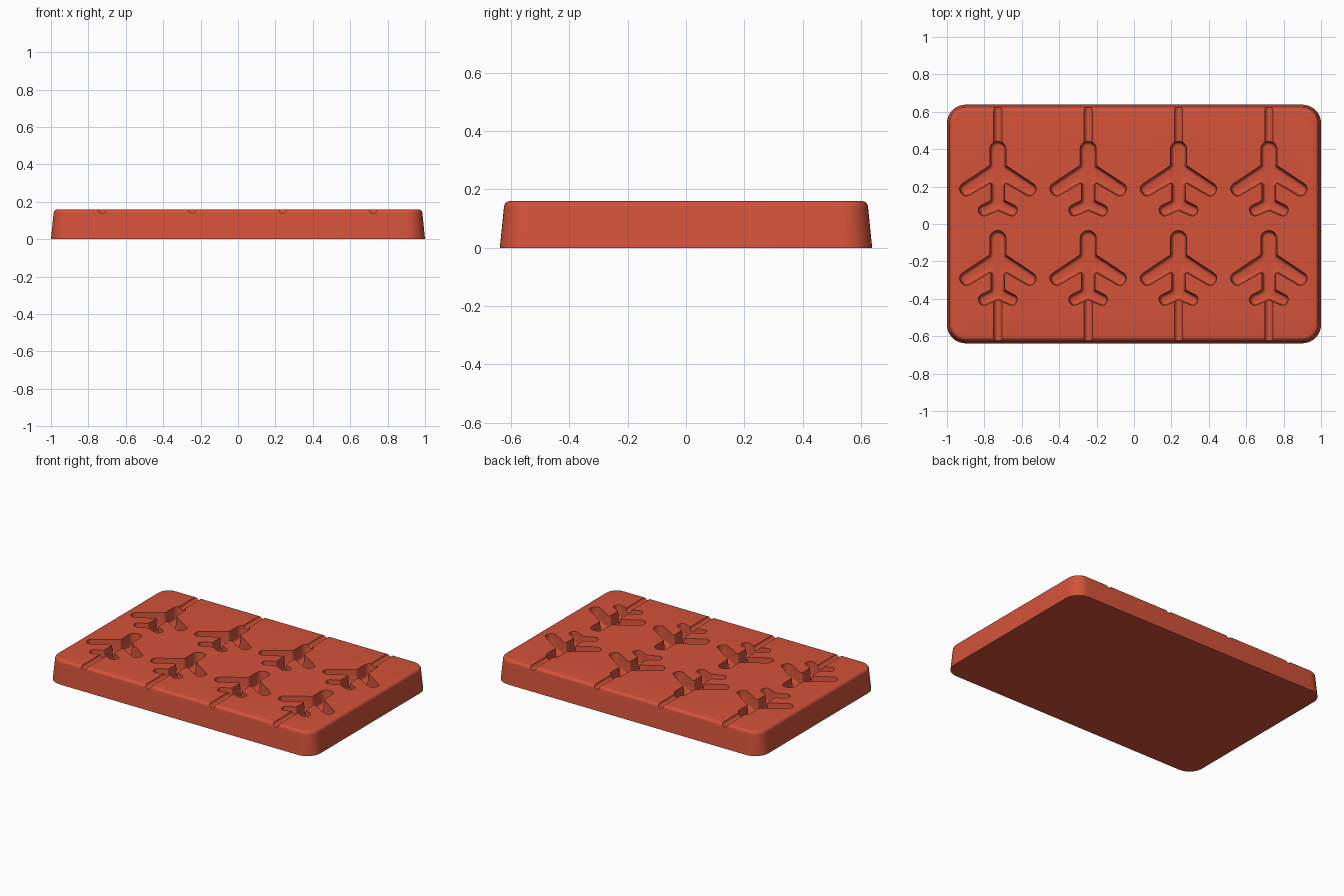
import bpy, bmesh, math
from mathutils import Vector

cube = bpy.data.objects.get("Cube")
if cube:
    bpy.data.objects.remove(cube, do_unlink=True)

# Single moulded colour
red = bpy.data.materials.new("brick_red")
red.use_nodes = True
colour = (0.65, 0.085, 0.042, 1)
red.diffuse_color = colour
bsdf = red.node_tree.nodes["Principled BSDF"]
bsdf.inputs["Base Color"].default_value = colour
bsdf.inputs["Roughness"].default_value = 0.6


def rounded_loop(corners, inset, segments):
    """Counter-clockwise outline of (x, y, radius) corners, moved inwards and filleted."""
    loop = []
    for i, (x, y, r) in enumerate(corners):
        p = Vector((x, y))
        to_prev = (Vector(corners[i - 1][:2]) - p).normalized()
        to_next = (Vector(corners[(i + 1) % len(corners)][:2]) - p).normalized()
        half = to_prev.angle(to_next) / 2
        centre = p + (to_prev + to_next).normalized() * r / math.sin(half)
        start = (p + to_prev * r / math.tan(half) - centre).normalized()
        end = (p + to_next * r / math.tan(half) - centre).normalized()
        convex = to_prev.cross(to_next) < 0
        radius = r - inset if convex else r + inset
        for k in range(segments + 1):
            loop.append(centre + start.slerp(end, k / segments) * radius)
    return loop


def loft(bm, corners, levels, segments, offset=(0, 0)):
    """Closed solid through the outline at each (z, inset) level, bottom first."""
    rings = []
    for z, inset in levels:
        pts = rounded_loop(corners, inset, segments)
        rings.append([bm.verts.new((p.x + offset[0], p.y + offset[1], z)) for p in pts])
    for low, high in zip(rings, rings[1:]):
        for j in range(len(low)):
            k = (j + 1) % len(low)
            bm.faces.new((low[j], low[k], high[k], high[j]))
    bm.faces.new(rings[0][::-1])
    bm.faces.new(rings[-1])


def make_object(name, bm):
    bmesh.ops.recalc_face_normals(bm, faces=bm.faces[:])
    mesh = bpy.data.meshes.new(name)
    bm.to_mesh(mesh)
    bm.free()
    mesh.materials.append(red)
    obj = bpy.data.objects.new(name, mesh)
    bpy.context.collection.objects.link(obj)
    return obj


TOP = 0.16
FLOOR = 0.07
COLUMNS = [-0.728 + 0.483 * i for i in range(4)]

# Tray block: drafted sides with a rounded upper rim
W, D, R = 1.0, 0.638, 0.1
tray_corners = [(W, -D, R), (W, D, R), (-W, D, R), (-W, -D, R)]
rim = 0.022
tray_levels = [(0, 0)]
for k in range(7):
    a = math.pi / 2 * k / 6
    tray_levels.append((TOP - rim + rim * math.sin(a), 0.014 + rim * (1 - math.cos(a))))
bm = bmesh.new()
loft(bm, tray_corners, tray_levels, 10)
tray = make_object("mould_tray", bm)

# Aeroplane outline: right half from tail to nose, then mirrored
half = [(0.088, 0.035, 0.026), (0.112, 0.088, 0.026), (0.037, 0.126, 0.008),
        (0.036, 0.222, 0.008), (0.178, 0.139, 0.032), (0.217, 0.197, 0.032),
        (0.043, 0.313, 0.012), (0.043, 0.443, 0.042)]
plane = [(0, 0.072, 0.012)] + half + [(-x, y, r) for x, y, r in reversed(half)]

# Cavity section: filleted floor, drafted wall
fillet = 0.016
cavity_levels = []
for k in range(5):
    a = math.pi / 2 * k / 4
    cavity_levels.append((FLOOR + fillet * (1 - math.cos(a)), 0.006 + fillet * (1 - math.sin(a))))
cavity_levels += [(TOP, 0), (TOP + 0.02, -0.001)]
bm = bmesh.new()
for x in COLUMNS:
    for y in (0, -0.478):
        loft(bm, plane, cavity_levels, 6, (x, y))
cavities = make_object("aeroplane_cavity_cutter", bm)

# Stick grooves: round channels from the outer edge into each cavity
groove_radius = 0.022
bm = bmesh.new()
for x in COLUMNS:
    for y0, y1 in ((-0.7, -0.385), (0.42, 0.7)):
        rings = []
        for y in (y0, y1):
            rings.append([bm.verts.new((x + groove_radius * math.cos(math.pi * k / 12), y,
                                        TOP + 0.001 - groove_radius * math.sin(math.pi * k / 12)))
                          for k in range(13)])
            rings[-1] += [bm.verts.new((x - groove_radius, y, TOP + 0.03)),
                          bm.verts.new((x + groove_radius, y, TOP + 0.03))]
        n = len(rings[0])
        for j in range(n):
            k = (j + 1) % n
            bm.faces.new((rings[0][j], rings[0][k], rings[1][k], rings[1][j]))
        bm.faces.new(rings[0])
        bm.faces.new(rings[1][::-1])
grooves = make_object("stick_groove_cutter", bm)

# Carve the tray, then discard the cutters
bpy.ops.object.select_all(action='DESELECT')
tray.select_set(True)
bpy.context.view_layer.objects.active = tray
for cutter in (cavities, grooves):
    cutter.hide_render = True
    mod = tray.modifiers.new(cutter.name, 'BOOLEAN')
    mod.operation = 'DIFFERENCE'
    mod.solver = 'EXACT'
    mod.object = cutter
    bpy.ops.object.modifier_apply(modifier=mod.name)
    bpy.data.objects.remove(cutter, do_unlink=True)

bpy.ops.object.shade_smooth_by_angle(angle=math.radians(35))
